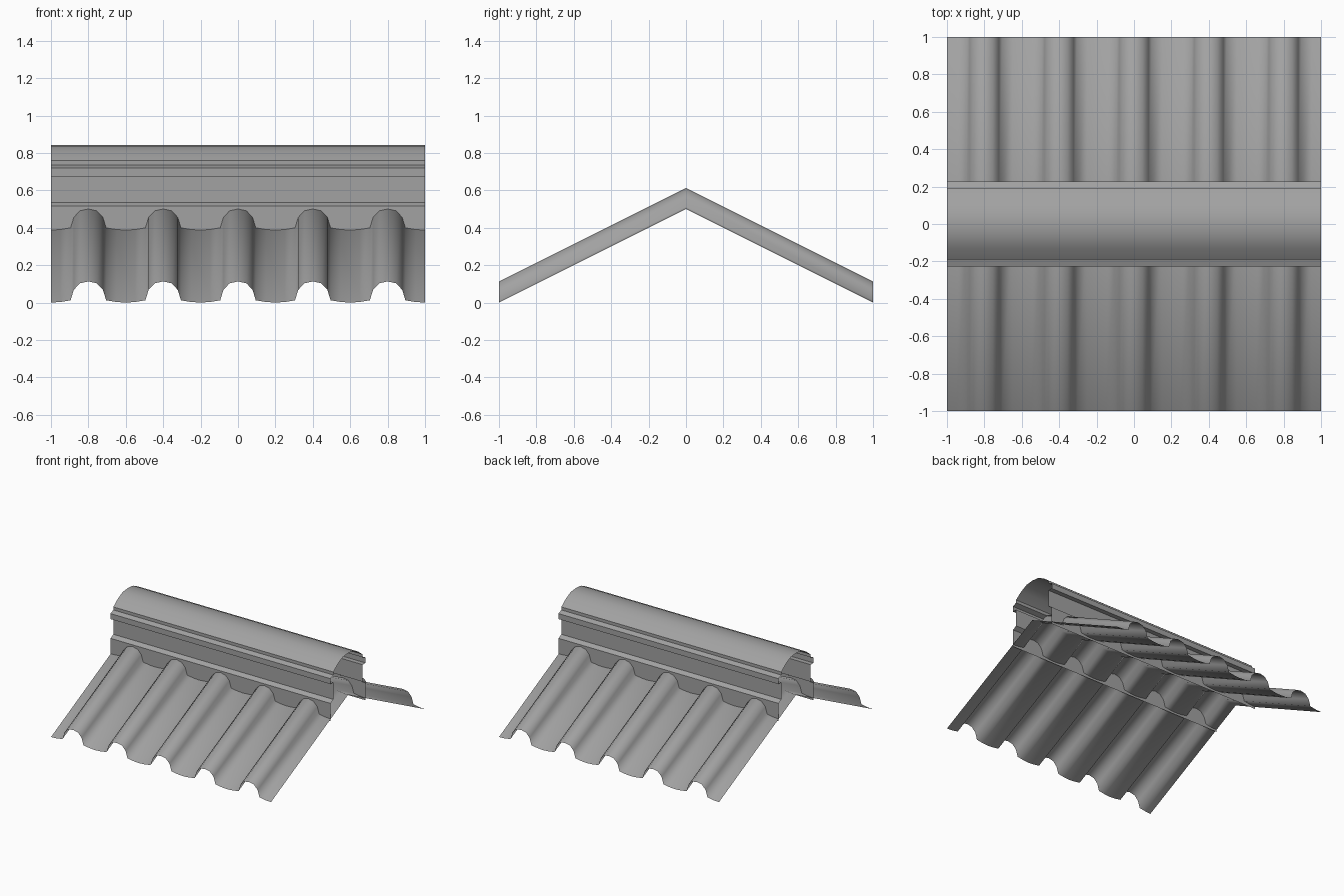
import bpy
from math import radians

cube = bpy.data.objects.get("Cube")
if cube:
    bpy.data.objects.remove(cube, do_unlink=True)

grey = bpy.data.materials.new("sheet_grey")
grey.use_nodes = True
colour = (0.36, 0.36, 0.36, 1)
grey.diffuse_color = colour
grey.node_tree.nodes["Principled BSDF"].inputs["Base Color"].default_value = colour


def sheet(name, rows, angle):
    """Open sheet lofted through rows of points, smooth below the given angle."""
    n = len(rows[0])
    verts = [p for row in rows for p in row]
    faces = [(r * n + i, r * n + i + 1, (r + 1) * n + i + 1, (r + 1) * n + i)
             for r in range(len(rows) - 1) for i in range(n - 1)]
    mesh = bpy.data.meshes.new(name)
    mesh.from_pydata(verts, [], faces)
    mesh.materials.append(grey)
    obj = bpy.data.objects.new(name, mesh)
    bpy.context.collection.objects.link(obj)
    bpy.ops.object.select_all(action='DESELECT')
    obj.select_set(True)
    bpy.context.view_layer.objects.active = obj
    bpy.ops.object.shade_smooth_by_angle(angle=radians(angle))
    return obj


# Corrugated roof: one wave (offset from crest, height), repeated across the width
half_wave = [(0.2, 0), (0.15, 0.003), (0.095, 0.012), (0.078, 0.068), (0.045, 0.103)]
wave = [(-x, z) for x, z in half_wave] + [(0, 0.113)] + [(x, z) for x, z in half_wave[::-1]]
section = [(-1, 0)]
for crest in (-0.8, -0.4, 0, 0.4, 0.8):
    section += [(crest + x, z) for x, z in wave[1:]]
rise = 0.5
roof_rows = [[(x, y, z + rise * (1 - abs(y))) for x, z in section] for y in (-1, 0, 1)]
sheet("corrugated_roof", roof_rows, 100)

# Ridge cap: stepped side walls, a projecting lip and a rounded top
half_cap = [(0.225, 0.37), (0.225, 0.515), (0.19, 0.535), (0.19, 0.675), (0.228, 0.675),
            (0.228, 0.72), (0.19, 0.735), (0.19, 0.76), (0.13, 0.806), (0.065, 0.837)]
cap = [(-y, z) for y, z in half_cap] + [(0, 0.843)] + [(y, z) for y, z in half_cap[::-1]]
sheet("ridge_cap", [[(x, y, z) for x in (-1, 1)] for y, z in cap], 30)
